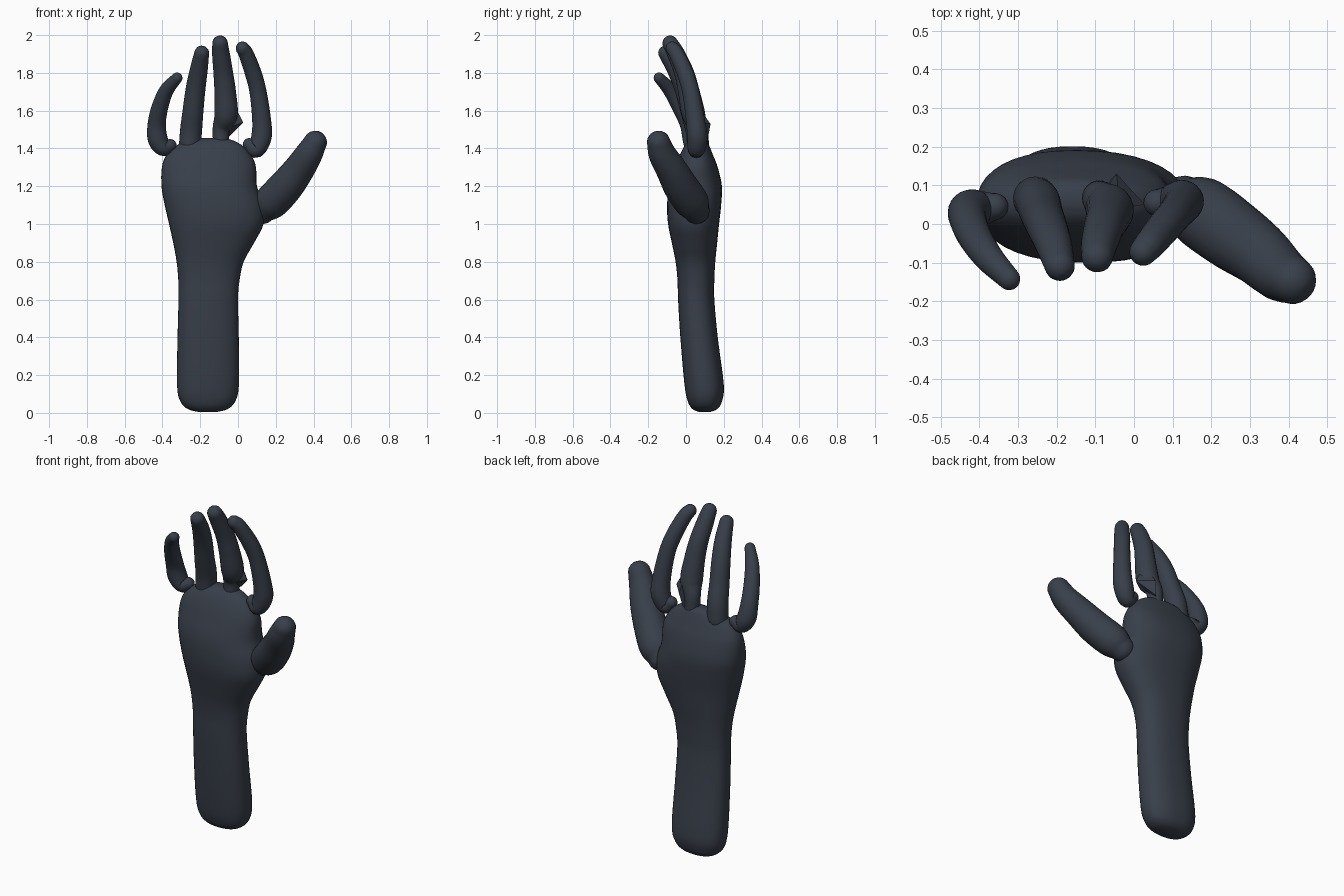
import bpy, bmesh, math
from mathutils import Vector

mat = bpy.data.materials.new("dark_slate")
mat.diffuse_color = (0.04, 0.05, 0.068, 1)


def smooth_path(pts, steps):
    """Catmull-Rom interpolation of tuples of any length."""
    p = [Vector(q) for q in pts]
    p = [p[0] * 2 - p[1]] + p + [p[-1] * 2 - p[-2]]
    out = []
    for i in range(1, len(p) - 2):
        a, b, c, d = p[i - 1:i + 3]
        for k in range(steps):
            t = k / steps
            out.append(0.5 * (2 * b + (c - a) * t + (2 * a - 5 * b + 4 * c - d) * t * t
                              + (3 * b - a - 3 * c + d) * t ** 3))
    return out + [p[-2]]


def finish(name, bm, smooth=True):
    bmesh.ops.recalc_face_normals(bm, faces=bm.faces)
    me = bpy.data.meshes.new(name)
    bm.to_mesh(me)
    bm.free()
    for f in me.polygons:
        f.use_smooth = smooth
    me.materials.append(mat)
    ob = bpy.data.objects.new(name, me)
    bpy.context.collection.objects.link(ob)
    return ob


def skin(name, rings):
    """Join closed rings of points and cap both ends."""
    bm = bmesh.new()
    vs = [[bm.verts.new(c) for c in r] for r in rings]
    n = len(vs[0])
    for a, b in zip(vs, vs[1:]):
        for i in range(n):
            j = (i + 1) % n
            bm.faces.new((a[i], a[j], b[j], b[i]))
    bm.faces.new(vs[0])
    bm.faces.new(vs[-1])
    return finish(name, bm)


def tube(name, pts, n=24):
    """Tapered tube with round ends; pts are (x, y, z, radius) and the last is the tip centre."""
    path = smooth_path(pts, 6)
    pos = [Vector(p[:3]) for p in path]
    rad = [p[3] for p in path]
    tan = [(pos[min(i + 1, len(pos) - 1)] - pos[max(i - 1, 0)]).normalized() for i in range(len(pos))]
    caps = [math.radians(a) for a in (88, 70, 52, 35, 18)]
    st = [(pos[0] - tan[0] * rad[0] * math.sin(a), tan[0], rad[0] * math.cos(a)) for a in caps]
    st += list(zip(pos, tan, rad))
    st += [(pos[-1] + tan[-1] * rad[-1] * math.sin(a), tan[-1], rad[-1] * math.cos(a)) for a in reversed(caps)]
    u = Vector((0, 1, 0))
    rings = []
    for c, t, r in st:
        u = (u - t * u.dot(t)).normalized()
        w = t.cross(u)
        rings.append([c + r * (u * math.cos(2 * math.pi * i / n) + w * math.sin(2 * math.pi * i / n))
                      for i in range(n)])
    return skin(name, rings)


# forearm and palm: z, x left, x right, y front, y back
sections = [
    (0.005, -0.21, -0.11, 0.07, 0.13), (0.02, -0.265, -0.055, 0.035, 0.165),
    (0.06, -0.305, -0.015, 0.01, 0.19), (0.15, -0.323, 0.005, -0.008, 0.2),
    (0.4, -0.32, 0.004, -0.03, 0.168), (0.6, -0.315, 0.0, -0.042, 0.15),
    (0.7, -0.316, 0.008, -0.045, 0.15), (0.8, -0.325, 0.03, -0.055, 0.155),
    (0.9, -0.343, 0.085, -0.075, 0.165), (1.0, -0.365, 0.135, -0.095, 0.175),
    (1.1, -0.388, 0.135, -0.1, 0.186), (1.2, -0.405, 0.1, -0.09, 0.19),
    (1.3, -0.403, 0.095, -0.058, 0.168), (1.36, -0.382, 0.072, -0.035, 0.145),
    (1.41, -0.335, 0.03, -0.01, 0.125), (1.44, -0.27, -0.02, 0.015, 0.11),
    (1.455, -0.2, -0.07, 0.045, 0.09),
]


def power(v, e):
    return math.copysign(abs(v) ** e, v)


rings = []
for z, x0, x1, y0, y1 in smooth_path(sections, 4):
    angles = [2 * math.pi * i / 40 for i in range(40)]
    rings.append([((x0 + x1) / 2 + (x1 - x0) / 2 * power(math.cos(a), 0.85),
                   (y0 + y1) / 2 + (y1 - y0) / 2 * power(math.sin(a), 0.85), z) for a in angles])
skin("forearm_and_palm", rings)

# fingers and thumb
tube("index_finger", [(0.06, 0.055, 1.42, 0.035), (0.095, 0.055, 1.395, 0.046), (0.124, 0.06, 1.46, 0.054),
                      (0.125, 0.05, 1.55, 0.05), (0.106, 0.025, 1.7, 0.045), (0.08, -0.005, 1.8, 0.044),
                      (0.043, -0.05, 1.9, 0.04), (0.024, -0.072, 1.93, 0.036)])
tube("middle_finger", [(-0.09, 0.07, 1.43, 0.043), (-0.088, 0.065, 1.51, 0.046), (-0.064, 0.04, 1.58, 0.062),
                       (-0.068, 0.015, 1.7, 0.057), (-0.078, -0.01, 1.8, 0.052),
                       (-0.09, -0.053, 1.9, 0.047), (-0.095, -0.084, 1.957, 0.041)])
tube("ring_finger", [(-0.255, 0.065, 1.41, 0.058), (-0.248, 0.055, 1.5, 0.058), (-0.238, 0.025, 1.6, 0.055),
                     (-0.224, -0.01, 1.72, 0.052), (-0.207, -0.055, 1.82, 0.047),
                     (-0.192, -0.108, 1.905, 0.039)])
tube("little_finger", [(-0.36, 0.045, 1.415, 0.035), (-0.395, 0.04, 1.405, 0.046), (-0.425, 0.035, 1.45, 0.053),
                       (-0.43, 0.015, 1.53, 0.048), (-0.413, -0.03, 1.62, 0.044),
                       (-0.377, -0.085, 1.71, 0.038), (-0.323, -0.142, 1.773, 0.029)])
tube("thumb", [(0.13, 0.055, 1.07, 0.07), (0.175, 0.03, 1.115, 0.092), (0.25, -0.025, 1.195, 0.092),
               (0.32, -0.075, 1.285, 0.083), (0.375, -0.125, 1.37, 0.073), (0.409, -0.145, 1.432, 0.062)])

# ragged flap at the root of the middle finger
bm = bmesh.new()
for co in [(-0.08, 0.08, 1.45), (-0.06, 0.115, 1.45), (-0.045, 0.13, 1.53), (0.028, 0.05, 1.538),
           (-0.005, 0.045, 1.6), (-0.05, 0.04, 1.51), (-0.04, 0.08, 1.6)]:
    bm.verts.new(co)
bmesh.ops.convex_hull(bm, input=bm.verts)
finish("finger_root_flap", bm, False)
